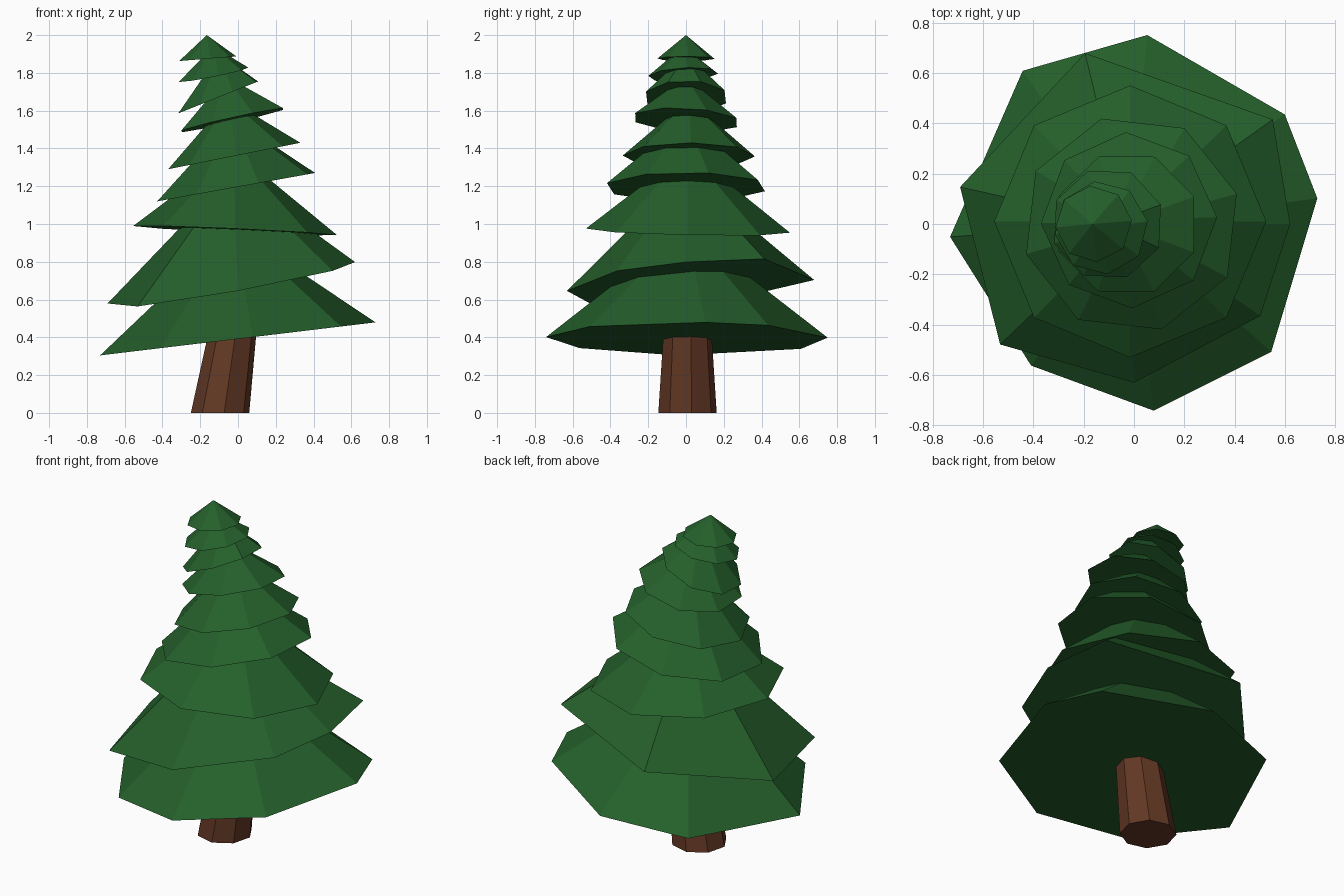
import bpy
from math import cos, sin, radians

if "Cube" in bpy.data.objects:
    bpy.data.objects.remove(bpy.data.objects["Cube"])


def material(name, color):
    m = bpy.data.materials.new(name)
    m.diffuse_color = color
    m.use_nodes = True
    m.node_tree.nodes["Principled BSDF"].inputs["Base Color"].default_value = m.diffuse_color
    return m


def mesh_object(name, verts, faces, mat):
    me = bpy.data.meshes.new(name)
    me.from_pydata(verts, [], faces)
    me.materials.append(mat)
    ob = bpy.data.objects.new(name, me)
    bpy.context.collection.objects.link(ob)
    return ob


def ring(cx, cy, r, angles, z, tx=0, ty=0):
    """Polygon on a plane tilted by slopes tx, ty; z is the height at the centre."""
    pts = []
    for i, a in enumerate(angles):
        rad = r[i] if isinstance(r, list) else r
        dx, dy = rad * cos(radians(a)), rad * sin(radians(a))
        pts.append((cx + dx, cy + dy, z + tx * dx + ty * dy))
    return pts


def octagon(rot=0):
    return [rot + 45 * i for i in range(8)]


green = material("foliage", (0.018, 0.115, 0.024, 1))
brown = material("bark", (0.125, 0.04, 0.018, 1))

# trunk: leaning, tapered eight-sided post
low = ring(-0.095, 0.008, 0.156, octagon(8), 0)
high = ring(-0.015, 0.008, 0.122, octagon(8), 0.52)
n = len(low)
sides = [(i, (i + 1) % n, n + (i + 1) % n, n + i) for i in range(n)]
mesh_object("trunk", low + high,
            sides + [tuple(reversed(range(n))), tuple(range(n, 2 * n))], brown)

# branch tiers: cx, cy, radius, corner angles, rim z, tilt x, tilt y, apex x, apex z
tiers = [
    (0, 0, [.735, .74, .752, .752, .732, .695, .745, .745],
     [8, 36, 86, 126, 184, 234, 276, 317], .392, .12, 0, -.02, .98),
    (0, 0, [.62, .69, .706, .706, .715, .63, .62],
     [0, 37, 106, 168, 222, 270, 324], .69, .175, .07, -.03, 1.27),
    (-.015, .01, .54, octagon(0), .965, -.045, -.02, -.02, 1.39),
    (-.01, 0, .435, octagon(16), 1.195, .18, 0, -.03, 1.56),
    (-.02, .015, .35, octagon(2), 1.36, .2, 0, -.05, 1.66),
    (-.03, 0, .29, octagon(22), 1.55, .22, -.05, -.06, 1.78),
    (-.105, 0, .225, octagon(20), 1.67, .4, 0, -.1, 1.9),
    (-.13, -.015, .186, octagon(8), 1.79, .2, .06, -.13, 1.94),
    (-.16, 0, .152, octagon(5), 1.875, .08, 0, -.165, 2.0),
]
for k, (cx, cy, r, ang, z, tx, ty, ax, az) in enumerate(tiers, 1):
    rim = ring(cx, cy, r, ang, z, tx, ty)
    n = len(rim)
    faces = [(i, (i + 1) % n, n) for i in range(n)]
    faces.append(tuple(reversed(range(n))))
    mesh_object(f"branch_tier_{k}", rim + [(ax, cy, az)], faces, green)
